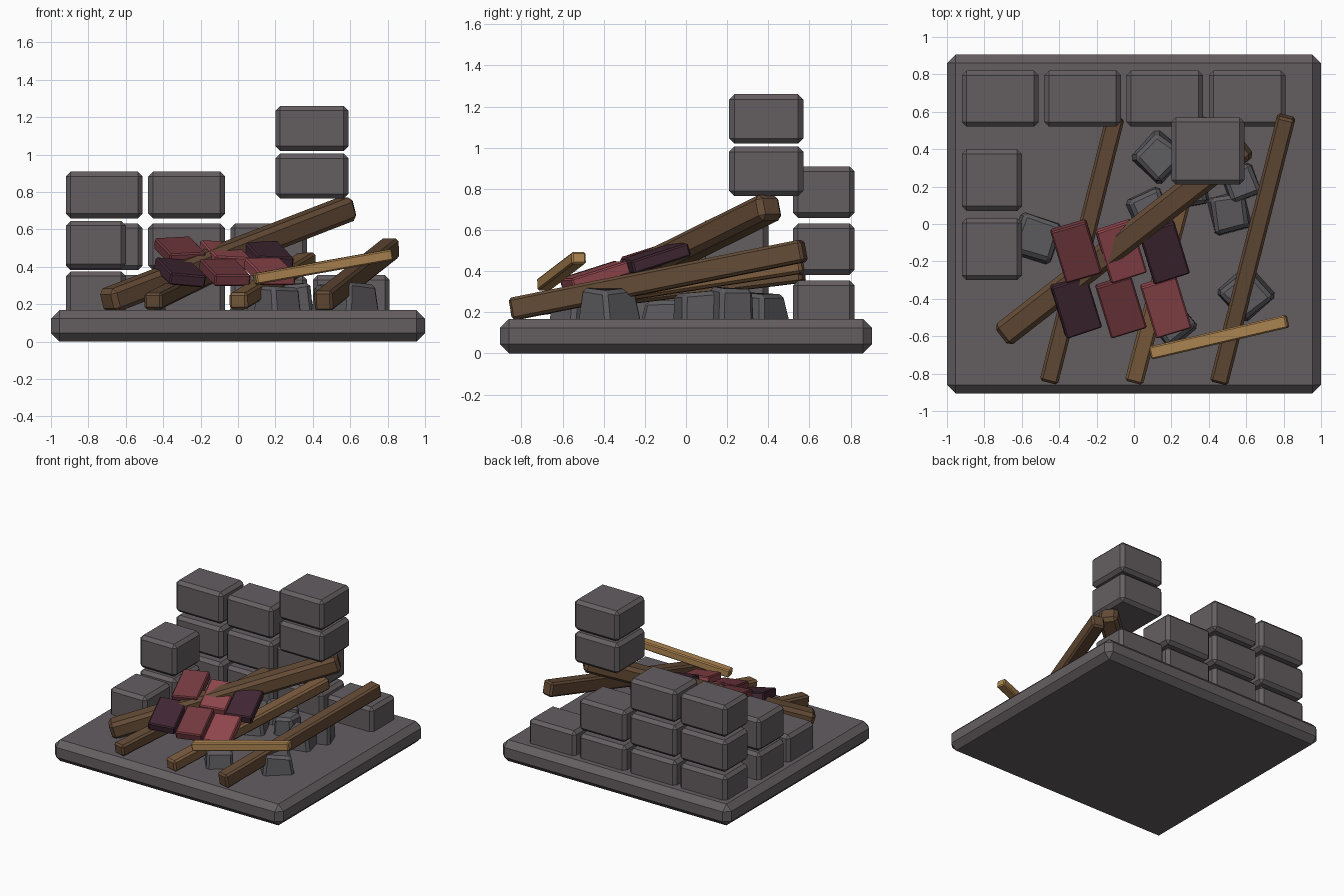
import bpy, bmesh, math, random
from mathutils import Vector, Matrix

if "Cube" in bpy.data.objects:
    bpy.data.objects.remove(bpy.data.objects["Cube"])

random.seed(4)


def material(name, r, g, b):
    lin = [((c / 255 + 0.055) / 1.055) ** 2.4 for c in (r, g, b)]
    m = bpy.data.materials.new(name)
    m.diffuse_color = (*lin, 1)
    m.use_nodes = True
    m.node_tree.nodes["Principled BSDF"].inputs["Base Color"].default_value = m.diffuse_color
    return m


stone = material("stone", 100, 94, 97)
rubble_grey = material("rubble_grey", 93, 91, 95)
dark_wood = material("dark_wood", 100, 75, 54)
mid_wood = material("mid_wood", 124, 92, 62)
light_wood = material("light_wood", 172, 132, 80)
red = material("tile_red", 116, 58, 64)
light_red = material("tile_light_red", 146, 72, 78)
dark_red = material("tile_dark_red", 66, 40, 52)


def box(name, size, matrix, mat, bevel, jitter=0.0, taper=1.0):
    """Bevelled box; optional tapered top and jittered corners."""
    bm = bmesh.new()
    bmesh.ops.create_cube(bm, size=1)
    for v in bm.verts:
        if v.co.z > 0:
            v.co.x *= taper
            v.co.y *= taper
        v.co = Vector(c * s for c, s in zip(v.co, size))
        if v.co.z > 0:
            v.co += Vector(random.uniform(-jitter, jitter) for _ in range(3))
    bmesh.ops.bevel(bm, geom=bm.edges[:], offset=bevel, segments=1,
                    profile=0.5, affect='EDGES')
    mesh = bpy.data.meshes.new(name)
    bm.to_mesh(mesh)
    bm.free()
    mesh.materials.append(mat)
    ob = bpy.data.objects.new(name, mesh)
    ob.matrix_world = matrix
    bpy.context.collection.objects.link(ob)
    return ob


def block(name, lo, hi, bevel=0.025):
    lo, hi = Vector(lo), Vector(hi)
    return box(name, hi - lo, Matrix.Translation((lo + hi) / 2), stone, bevel)


def beam(name, start, end, width, height, mat, bevel=0.014):
    a, b = Vector(start), Vector(end)
    d = b - a
    rot = d.to_track_quat('Y', 'Z').to_matrix().to_4x4()
    return box(name, (width, d.length, height),
               Matrix.Translation((a + b) / 2) @ rot, mat, bevel)


# Ground slab
block("ground_slab", (-1, -0.905, 0), (1, 0.905, 0.168), 0.045)

# Back wall, stepping down to the right
for col, count in enumerate((3, 3, 2, 1)):
    x = -0.92 + 0.44 * col
    for row in range(count):
        z = 0.105 + 0.277 * row
        block("back_wall_block", (x, 0.52, z), (x + 0.41, 0.82, z + 0.25))

# Left wall
for y, count in ((0.07, 2), (-0.30, 1)):
    for row in range(count):
        z = 0.12 + 0.27 * row
        block("left_wall_block", (-0.92, y, z), (-0.6, y + 0.33, z + 0.255))

# Remaining pillar blocks
for z in (0.765, 1.02):
    block("pillar_block", (0.2, 0.21, z), (0.59, 0.57, z + 0.24))

# Fallen roof beams
beam("main_beam", (-0.70, -0.595, 0.215), (0.595, 0.415, 0.715), 0.14, 0.13,
     dark_wood, 0.025)
beam("left_beam", (-0.455, -0.845, 0.215), (-0.10, 0.57, 0.39), 0.10, 0.09, dark_wood)
beam("middle_beam", (0.0, -0.845, 0.215), (0.37, 0.57, 0.435), 0.10, 0.09, mid_wood)
beam("right_beam", (0.455, -0.845, 0.215), (0.815, 0.575, 0.50), 0.10, 0.11, dark_wood)
beam("loose_plank", (0.09, -0.69, 0.335), (0.82, -0.52, 0.465), 0.07, 0.06, light_wood, 0.008)

# Roof tiles: x, y, z, roll in degrees, colour
for x, y, z, roll, mat in (
        (-0.31, -0.145, 0.485, -3, red), (-0.07, -0.145, 0.465, 3, light_red),
        (0.16, -0.15, 0.465, 2, dark_red), (-0.31, -0.44, 0.37, 5, dark_red),
        (-0.07, -0.44, 0.37, 0, red), (0.17, -0.44, 0.375, 0, light_red)):
    rot = Matrix.Rotation(math.radians(17), 4, 'Z') \
        @ Matrix.Rotation(math.radians(17), 4, 'X') \
        @ Matrix.Rotation(math.radians(roll), 4, 'Y')
    box("roof_tile", (0.20, 0.30, 0.065), Matrix.Translation((x, y, z)) @ rot, mat, 0.008)

# Rubble: x, y, width, height above slab, turn in degrees
for x, y, w, h, turn in (
        (0.13, 0.36, 0.23, 0.12, 48), (0.08, 0.07, 0.21, 0.12, 25),
        (0.51, 0.06, 0.21, 0.13, 15), (0.60, -0.37, 0.24, 0.14, 42),
        (0.21, -0.54, 0.20, 0.12, 40), (0.57, 0.22, 0.18, 0.15, 20),
        (0.31, 0.18, 0.17, 0.14, 10), (-0.53, -0.08, 0.24, 0.09, -18)):
    box("rubble", (w, w, h + 0.04),
        Matrix.Translation((x, y, 0.148 + h / 2)) @ Matrix.Rotation(math.radians(turn), 4, 'Z'),
        rubble_grey, 0.02, 0.015, 0.85)
